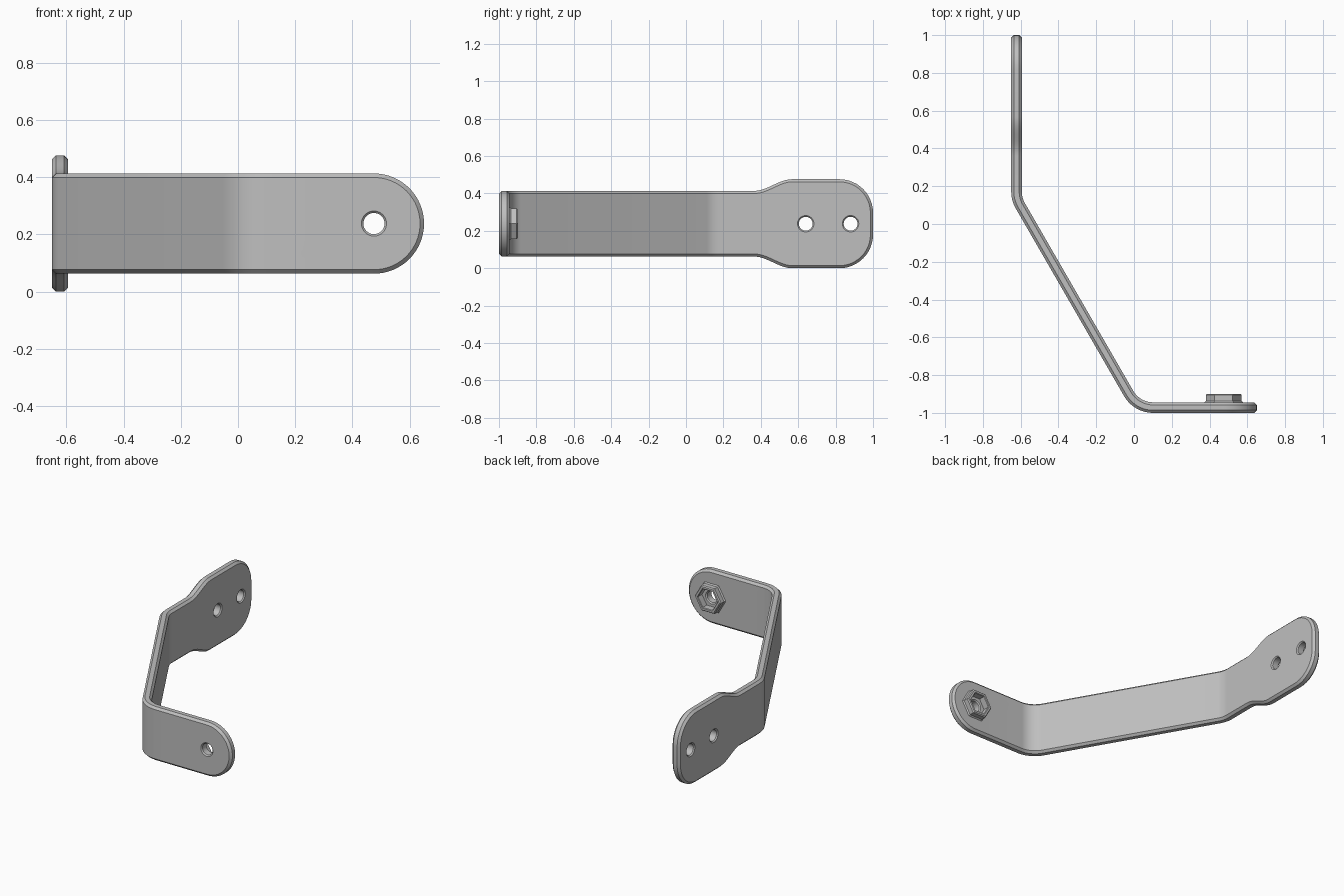
import bpy, bmesh
from math import sin, cos, tan, pi, radians
from mathutils import Vector

if "Cube" in bpy.data.objects:
    bpy.data.objects.remove(bpy.data.objects["Cube"])

THICK, CHAMFER, MID_Z = 0.056, 0.014, 0.238
STRIP_HALF, PAD_HALF, CORNER = 0.175, 0.238, 0.18
BEND_R, BEND_X = 0.15, 0.015
FRONT_X, ARM_X, FRONT_Y = 0.65, -0.622, -0.972

metal = bpy.data.materials.new("grey_metal")
metal.use_nodes = True
metal.diffuse_color = (0.52, 0.52, 0.52, 1)
metal.node_tree.nodes["Principled BSDF"].inputs["Base Color"].default_value = (0.52, 0.52, 0.52, 1)


def make_object(name, bm):
    bmesh.ops.recalc_face_normals(bm, faces=bm.faces)
    mesh = bpy.data.meshes.new(name)
    bm.to_mesh(mesh)
    bm.free()
    mesh.materials.append(metal)
    ob = bpy.data.objects.new(name, mesh)
    bpy.context.collection.objects.link(ob)
    return ob


def activate(ob):
    bpy.ops.object.select_all(action='DESELECT')
    ob.select_set(True)
    bpy.context.view_layer.objects.active = ob


def lathe(name, profile, sides, centre, axis, closed=False):
    """Turn (radius, height) points about the x or y axis."""
    bm = bmesh.new()
    rings = []
    for r, h in profile:
        ring = []
        for k in range(sides):
            a = 2 * pi * k / sides
            u, v = r * cos(a), r * sin(a)
            offset = (u, h, v) if axis == 'y' else (h, u, v)
            ring.append(bm.verts.new(Vector(centre) + Vector(offset)))
        rings.append(ring)
    pairs = list(zip(rings, rings[1:]))
    if closed:
        pairs.append((rings[-1], rings[0]))
    else:
        bm.faces.new(rings[0])
        bm.faces.new(rings[-1])
    for a, b in pairs:
        for k in range(sides):
            j = (k + 1) % sides
            bm.faces.new((a[k], a[j], b[j], b[k]))
    return make_object(name, bm)


# Bent centreline: straight and arc pieces as (length, turn angle)
t1, t2 = BEND_R * tan(radians(30)), BEND_R * tan(radians(15))
diagonal = (BEND_X - ARM_X) / cos(radians(60))
arm_y = FRONT_Y + diagonal * sin(radians(60))
pieces = [(FRONT_X - BEND_X - t1, 0), (BEND_R * pi / 3, pi / 3),
          (diagonal - t1 - t2, 0), (BEND_R * pi / 6, pi / 6),
          (1 - arm_y - t2, 0)]
TOTAL = sum(p[0] for p in pieces)


def bend(s, n, z):
    """Place a flat point (along, across thickness, up) on the bent path."""
    pos, heading = Vector((FRONT_X, FRONT_Y)), pi
    for i, (length, turn) in enumerate(pieces):
        d = s if i == len(pieces) - 1 else min(s, length)
        left = Vector((-sin(heading), cos(heading)))
        if turn:
            heading -= turn * d / length
            new_left = Vector((-sin(heading), cos(heading)))
            pos = pos - left * BEND_R + new_left * BEND_R
            left = new_left
        else:
            pos = pos + Vector((cos(heading), sin(heading))) * d
        s -= d
        if s <= 1e-9:
            break
    pos = pos + left * n
    return (pos.x, pos.y, MID_Z + z)


# Upper half of the flat outline: round tip, bends, flare, rounded pad
upper = [(STRIP_HALF * (1 - cos(a)), STRIP_HALF * sin(a))
         for a in (pi / 2 * k / 16 for k in range(17))]
start = 0
for length, turn in pieces:
    if turn:
        upper += [(start + length * k / 10, STRIP_HALF) for k in range(11)]
    start += length
for k in range(17):
    f = k / 16
    ease = (1 - cos(pi * f)) / 2
    upper.append((TOTAL - 0.64 + 0.21 * f, STRIP_HALF + (PAD_HALF - STRIP_HALF) * ease))
for k in range(13):
    a = pi / 2 * k / 12
    upper.append((TOTAL - CORNER + CORNER * sin(a), PAD_HALF - CORNER + CORNER * cos(a)))

count = len(upper)
outer = [Vector(p) for p in upper] + [Vector((s, -h)) for s, h in upper[:0:-1]]
size = len(outer)
inner = []
for i, p in enumerate(outer):
    d = (outer[(i + 1) % size] - outer[i - 1]).normalized()
    inner.append(p + Vector((d.y, -d.x)) * CHAMFER)

# Strip with chamfered edges
bm = bmesh.new()
half = THICK / 2
rings = [[bm.verts.new(bend(p.x, n, p.y)) for p in loop] for loop, n in
         ((inner, -half), (outer, CHAMFER - half), (outer, half - CHAMFER), (inner, half))]
for a, b in zip(rings, rings[1:]):
    for i in range(size):
        j = (i + 1) % size
        bm.faces.new((a[i], a[j], b[j], b[i]))
for ring in (rings[0], rings[-1]):
    bm.faces.new((ring[0], ring[1], ring[-1]))
    for i in range(1, count - 1):
        bm.faces.new((ring[i], ring[i + 1], ring[size - i - 1], ring[size - i]))
strip = make_object("bent_strip", bm)

# Chamfered bolt holes
HOLE, LIP = 0.037, 0.007
hole_profile = [(HOLE + LIP + 0.02, -half - 0.02), (HOLE, LIP - half),
                (HOLE, half - LIP), (HOLE + LIP + 0.02, half + 0.02)]
NUT_X = FRONT_X - STRIP_HALF
for centre, axis in (((NUT_X, FRONT_Y, MID_Z), 'y'),
                     ((ARM_X, 0.64, MID_Z), 'x'), ((ARM_X, 0.88, MID_Z), 'x')):
    cutter = lathe("hole_cutter", hole_profile, 32, centre, axis)
    cutter.hide_render = True
    activate(strip)
    mod = strip.modifiers.new("hole", 'BOOLEAN')
    mod.operation, mod.solver, mod.object = 'DIFFERENCE', 'EXACT', cutter
    bpy.ops.object.modifier_apply(modifier=mod.name)
    bpy.data.objects.remove(cutter)
activate(strip)
bpy.ops.object.shade_smooth_by_angle(angle=radians(25))

# Hexagonal nut pocket on the back of the front plate
nut_profile = [(0.07, -0.004), (0.103, -0.004), (0.102, 0.001), (0.095, 0.008),
               (0.095, 0.038), (0.088, 0.045), (0.074, 0.045), (0.07, 0.041)]
lathe("hex_nut_pocket", nut_profile, 6, (NUT_X, FRONT_Y + half, MID_Z), 'y', closed=True)
